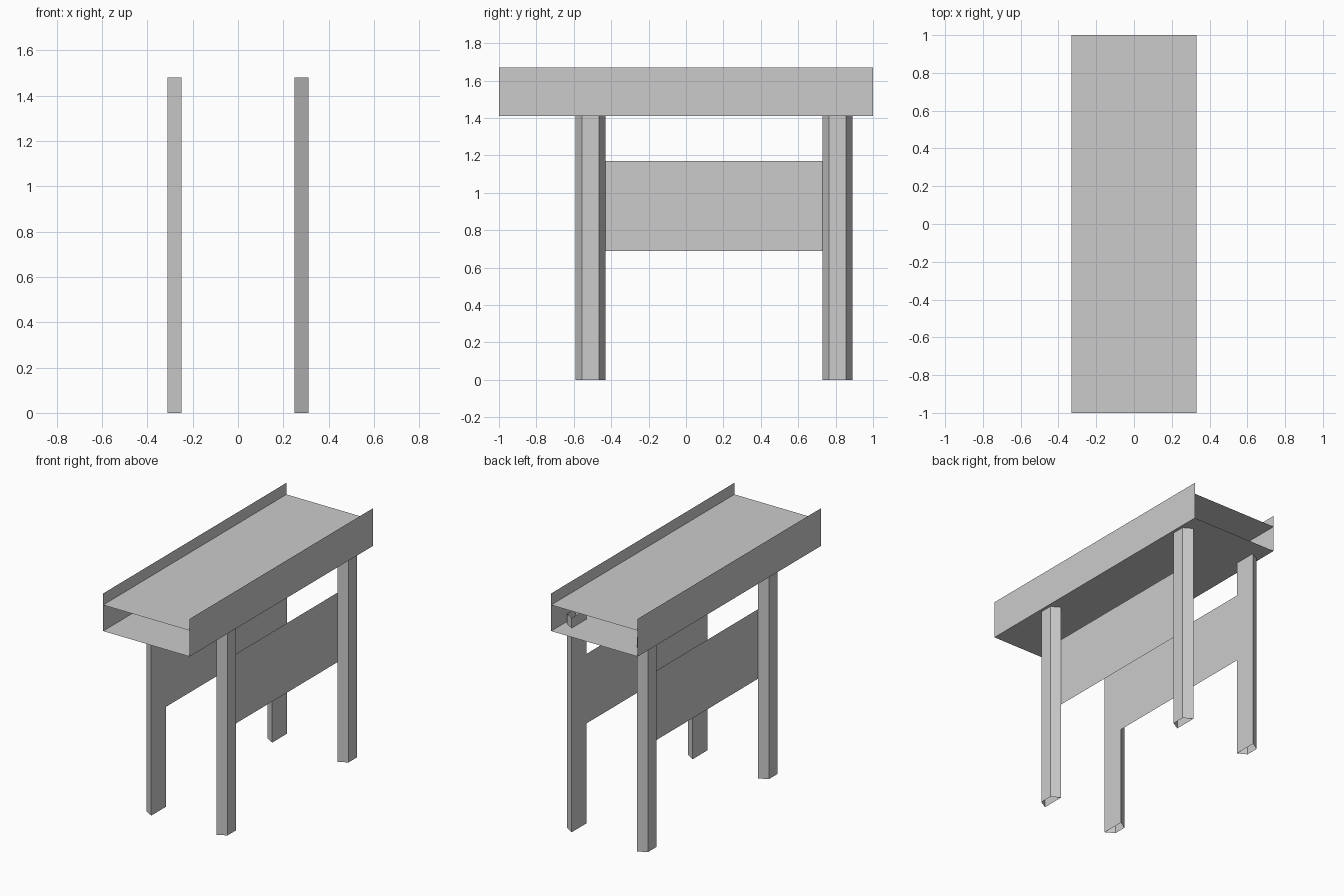
import bpy

if "Cube" in bpy.data.objects:
    bpy.data.objects.remove(bpy.data.objects["Cube"])


def make_object(name, verts, faces):
    mesh = bpy.data.meshes.new(name)
    mesh.from_pydata(verts, [], faces)
    mesh.update()
    obj = bpy.data.objects.new(name, mesh)
    bpy.context.collection.objects.link(obj)
    return obj


def sheet_flat(name, hx, hy, z):
    # thin horizontal board, facing up
    return make_object(name, [(-hx, -hy, z), (hx, -hy, z), (hx, hy, z), (-hx, hy, z)],
                       [(0, 1, 2, 3)])


def sheet_side(name, x, y0, y1, z0, z1):
    # thin upright board, facing outward
    face = (0, 1, 2, 3) if x > 0 else (3, 2, 1, 0)
    return make_object(name, [(x, y0, z0), (x, y1, z0), (x, y1, z1), (x, y0, z1)], [face])


def leg(name, side, yc, z1):
    # open-ended trapezoid tube, wide face inward
    profile = [(0.25, -0.08), (0.31, -0.045), (0.31, 0.045), (0.25, 0.08)]
    verts = [(side * x, yc + y, z) for z in (0, z1) for x, y in profile]
    faces = [(i, (i + 1) % 4, (i + 1) % 4 + 4, i + 4) for i in range(4)]
    if side < 0:
        faces = [f[::-1] for f in faces]
    return make_object(name, verts, faces)


# Table top: two boards between two raised side rails, open at both ends
sheet_flat("table_top", 0.33, 1.0, 1.59)
sheet_flat("table_underside", 0.33, 1.0, 1.41)

for side, label in ((-1, "left"), (1, "right")):
    sheet_side(label + "_rail", side * 0.33, -1.0, 1.0, 1.41, 1.67)
    # Stretcher panel flush with the inner faces of the legs
    sheet_side(label + "_stretcher", side * 0.25, -0.43, 0.73, 0.69, 1.17)
    # Legs poke slightly through the underside
    leg("front_" + label + "_leg", side, -0.51, 1.48)
    leg("back_" + label + "_leg", side, 0.81, 1.48)
